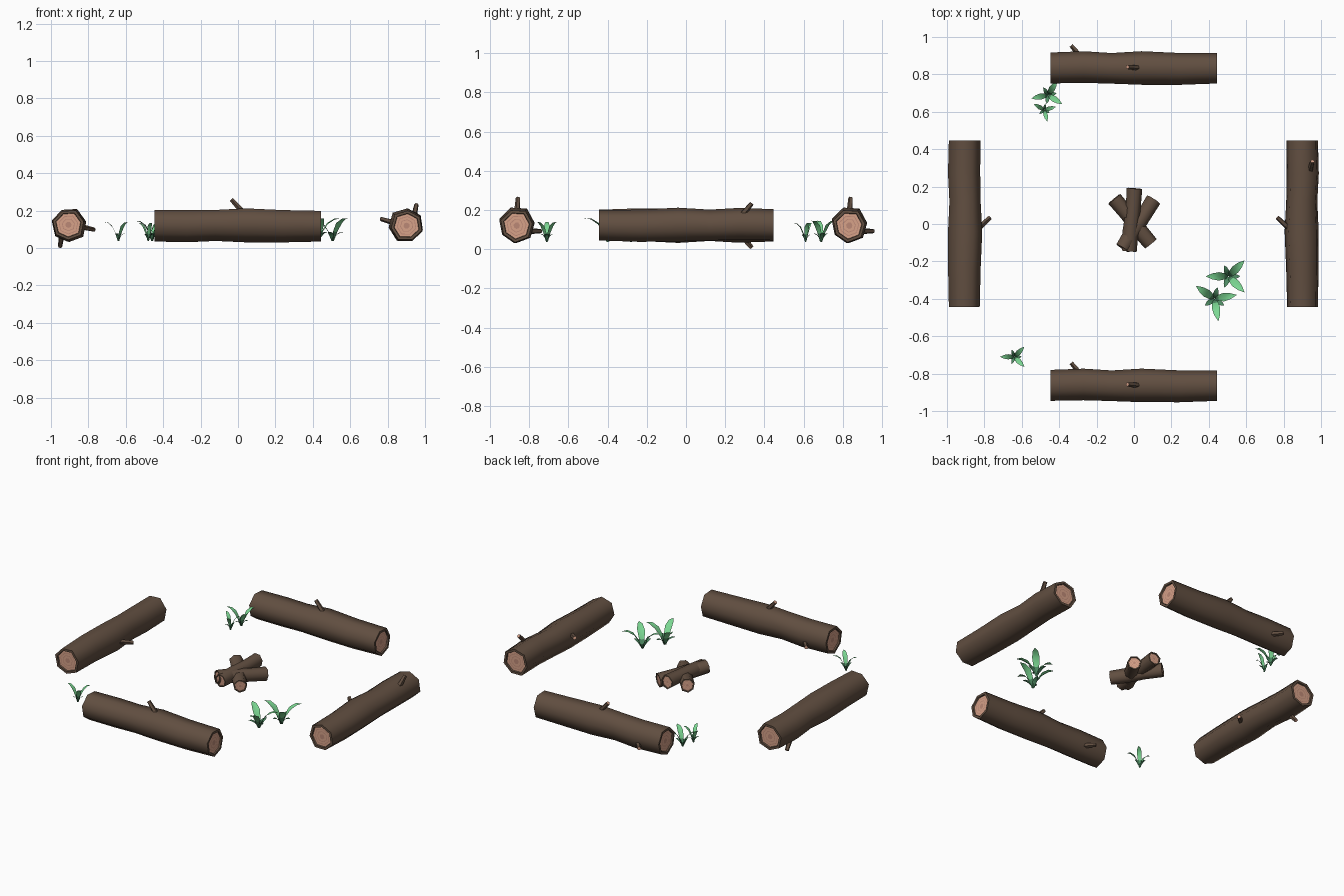
import bpy, bmesh, math
from mathutils import Matrix, Vector

cube = bpy.data.objects.get("Cube")
if cube:
    bpy.data.objects.remove(cube, do_unlink=True)


def material(name, rgb):
    m = bpy.data.materials.new(name)
    m.use_nodes = True
    m.diffuse_color = (*rgb, 1)
    bsdf = next(n for n in m.node_tree.nodes if n.type == 'BSDF_PRINCIPLED')
    bsdf.inputs["Base Color"].default_value = (*rgb, 1)
    bsdf.inputs["Roughness"].default_value = 0.9
    return m


BARK, WOOD, RING = 0, 1, 2
LOG_MATS = [material("bark brown", (0.12, 0.077, 0.052)),
            material("cut wood", (0.68, 0.36, 0.25)),
            material("growth ring", (0.50, 0.25, 0.18))]
LEAF_MATS = [material("leaf green", (0.20, 0.68, 0.29)),
             material("dark leaf green", (0.08, 0.27, 0.13))]


def finish(name, bm, mats, matrix, angle):
    mesh = bpy.data.meshes.new(name)
    bm.to_mesh(mesh)
    bm.free()
    for m in mats:
        mesh.materials.append(m)
    for p in mesh.polygons:
        p.use_smooth = True
    mesh.set_sharp_from_angle(angle=math.radians(angle))
    ob = bpy.data.objects.new(name, mesh)
    ob.matrix_world = matrix
    bpy.context.collection.objects.link(ob)
    return ob


def bridge(bm, a, b, mat):
    n = len(a)
    for i in range(n):
        j = (i + 1) % n
        bm.faces.new((a[i], a[j], b[j], b[i])).material_index = mat


# Rings of a sawn end: radius share, depth share, material reaching that ring
CAP = [(0.82, 0, BARK), (0.79, 0.1, BARK), (0.63, 0.1, WOOD), (0.58, 0.1, RING),
       (0.42, 0.1, WOOD), (0.37, 0.1, RING), (0.2, 0.1, WOOD)]


def add_trunk(bm, stations, radius, sides=7):
    """Stations along x: position, radius factor, sideways shift, upward shift."""
    def ring(x, r, dy, dz):
        vs = []
        for k in range(sides):
            a = math.radians(110) + math.tau * k / sides
            rr = radius * r * (1 + 0.04 * math.sin(2.3 * k))
            vs.append(bm.verts.new((x, dy + rr * math.cos(a), dz + rr * math.sin(a))))
        return vs
    loops = [ring(*s) for s in stations]
    for a, b in zip(loops, loops[1:]):
        bridge(bm, a, b, BARK)
    for end, inward in ((0, 1), (-1, -1)):
        x, r, dy, dz = stations[end]
        prev = loops[end]
        for share, depth, mat in CAP:
            cur = ring(x + inward * depth * radius, r * share, dy, dz)
            bridge(bm, prev, cur, mat)
            prev = cur
        bm.faces.new(prev).material_index = RING


def add_twig(bm, base, tip, r0=0.016, r1=0.012, sides=5):
    base, tip = Vector(base), Vector(tip)
    q = (tip - base).to_track_quat('Z', 'Y')
    rings = []
    for p, r in ((base, r0), (tip, r1)):
        rings.append([bm.verts.new(p + q @ Vector((r * math.cos(math.tau * k / sides),
                                                   r * math.sin(math.tau * k / sides), 0)))
                      for k in range(sides)])
    bridge(bm, rings[0], rings[1], BARK)
    bm.faces.new(rings[1]).material_index = WOOD
    bm.faces.new(rings[0])


# Seating logs: each has a twig at mid-length and one near its end
SEAT = [(-0.447, 0.95, 0, 0), (-0.27, 0.97, 0.005, -0.002), (-0.12, 0.94, -0.002, 0.002),
        (0.04, 1.03, 0, 0.003), (0.24, 0.98, -0.005, -0.002), (0.443, 0.93, -0.002, -0.002)]


def seat_log(name, x, y, roll, turn):
    bm = bmesh.new()
    add_trunk(bm, SEAT, 0.09)
    add_twig(bm, (0.03, 0, 0.065), (-0.035, 0.005, 0.138))
    add_twig(bm, (-0.285, 0.06, -0.03), (-0.335, 0.12, -0.03))
    bmesh.ops.recalc_face_normals(bm, faces=bm.faces)
    mat = (Matrix.Translation((x, y, 0.122)) @ Matrix.Rotation(math.radians(turn), 4, 'Z')
           @ Matrix.Rotation(math.radians(roll), 4, 'X'))
    finish(name, bm, LOG_MATS, mat, 60)


seat_log("front_log", 0, -0.862, 0, 0)
seat_log("back_log", 0, 0.835, 0, 0)
seat_log("left_log", 0.9, 0, 78, -90)
seat_log("right_log", -0.905, 0, -98, -90)


# Firewood pile in the middle
def firewood(name, a, b, radius=0.043):
    a, b = Vector(a), Vector(b)
    half = (b - a).length / 2
    bm = bmesh.new()
    add_trunk(bm, [(-half, 1, 0, 0), (-half * 0.3, 0.95, 0.002, 0),
                   (half * 0.4, 1.03, -0.002, 0), (half, 0.96, 0, 0)], radius)
    bmesh.ops.recalc_face_normals(bm, faces=bm.faces)
    mat = Matrix.Translation((a + b) / 2) @ (b - a).to_track_quat('X', 'Z').to_matrix().to_4x4()
    finish(name, bm, LOG_MATS, mat, 60)


firewood("firewood_a", (-0.105, 0.135, 0.12), (0.09, -0.105, 0.10))
firewood("firewood_b", (0.003, 0.19, 0.135), (-0.025, -0.145, 0.12))
firewood("firewood_c", (0.105, 0.13, 0.095), (-0.06, -0.13, 0.13))


# Grass clumps: long arching blades with short dark ones between
def add_blade(bm, angle, length, height, width, dark):
    out = Vector((math.cos(angle), math.sin(angle), 0))
    side = Vector((-out.y, out.x, 0))
    rows = []
    for along, up, w in ((0.03, 0, 0.35), (0.18, 0.4, 0.75), (0.42, 0.75, 1), (0.72, 0.95, 0.7)):
        mid = out * along * length + Vector((0, 0, up * height))
        edge = side * width * w / 2
        lift = Vector((0, 0, width * w * 0.15))
        rows.append([bm.verts.new(p) for p in (mid - edge + lift, mid, mid + edge + lift)])
    tip = bm.verts.new(out * length + Vector((0, 0, height)))
    for i, (a, b) in enumerate(zip(rows, rows[1:])):
        for k in (0, 1):
            f = bm.faces.new((a[k], b[k], b[k + 1], a[k + 1]))
            f.material_index = 1 if dark or i == 0 else 0
    for k in (0, 1):
        bm.faces.new((rows[-1][k], tip, rows[-1][k + 1])).material_index = int(dark)


def grass(name, x, y, size, turn):
    bm = bmesh.new()
    height = 0.07 + 0.032 * size
    for deg in (180, 45, -45):
        a = math.radians(deg + turn)
        add_blade(bm, a, 0.076 * size, height, 0.028 * size, False)
    for deg in (110, 0, -110):
        a = math.radians(deg + turn)
        add_blade(bm, a, 0.04 * size, height * 0.4, 0.018 * size, True)
    bmesh.ops.recalc_face_normals(bm, faces=bm.faces)
    if sum(f.normal.z for f in bm.faces) < 0:
        bmesh.ops.reverse_faces(bm, faces=bm.faces)
    finish(name, bm, LEAF_MATS, Matrix.Translation((x, y, 0.037)), 60)


grass("grass_front_right", -0.64, -0.71, 1.0, 0)
grass("grass_inner_large", 0.505, -0.28, 1.6, 0)
grass("grass_inner_front", 0.43, -0.40, 1.6, -35)
grass("grass_back_large", -0.46, 0.69, 1.2, 12)
grass("grass_back_small", -0.48, 0.61, 0.85, -30)
